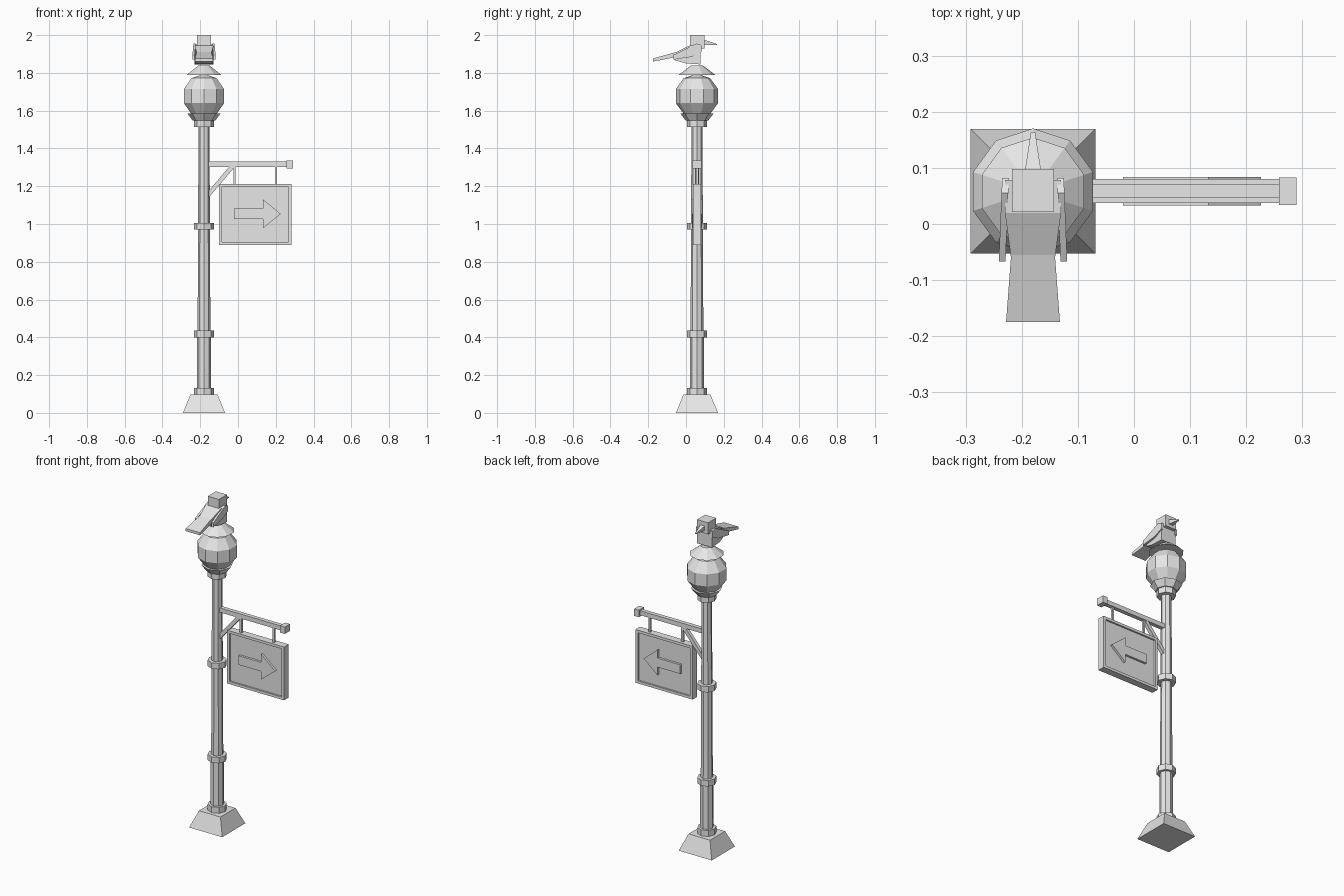
import bpy, math
from mathutils import Vector

if "Cube" in bpy.data.objects:
    bpy.data.objects.remove(bpy.data.objects["Cube"])

CX, CY = -0.18, 0.058   # post axis
grey = bpy.data.materials.new("light_grey")
grey.diffuse_color = (0.8, 0.8, 0.8, 1)
grey.use_nodes = True
grey.node_tree.nodes["Principled BSDF"].inputs["Base Color"].default_value = grey.diffuse_color


def make(name, verts, faces):
    me = bpy.data.meshes.new(name)
    me.from_pydata(verts, [], faces)
    me.validate()
    me.materials.append(grey)
    ob = bpy.data.objects.new(name, me)
    bpy.context.collection.objects.link(ob)
    return ob


def lathe(name, profile, sides):
    """Closed flat-faced turned part around the post axis."""
    verts, faces = [], []
    for r, z in profile:
        for i in range(sides):
            a = math.pi / 2 + i * 2 * math.pi / sides
            verts.append((CX + r * math.cos(a), CY + r * math.sin(a), z))
    for k in range(len(profile) - 1):
        for i in range(sides):
            j = (i + 1) % sides
            faces.append((k * sides + i, k * sides + j,
                          (k + 1) * sides + j, (k + 1) * sides + i))
    faces.append(tuple(reversed(range(sides))))
    faces.append(tuple(range((len(profile) - 1) * sides, len(profile) * sides)))
    return make(name, verts, faces)


def bridge(name, a, b):
    """Solid between two matching outlines."""
    n = len(a)
    faces = [tuple(reversed(range(n))), tuple(range(n, 2 * n))]
    faces += [(i, (i + 1) % n, n + (i + 1) % n, n + i) for i in range(n)]
    ob = make(name, list(a) + list(b), faces)
    import bmesh
    bm = bmesh.new()
    bm.from_mesh(ob.data)
    bmesh.ops.recalc_face_normals(bm, faces=bm.faces)
    bm.to_mesh(ob.data)
    bm.free()
    return ob


def plate(name, xz, y0, y1):
    return bridge(name, [(x, y0, z) for x, z in xz], [(x, y1, z) for x, z in xz])


def box(name, x0, x1, y0, y1, z0, z1):
    return plate(name, [(x0, z0), (x1, z0), (x1, z1), (x0, z1)], y0, y1)


def square(cx, cy, h, z):
    return [(cx - h, cy - h, z), (cx + h, cy - h, z),
            (cx + h, cy + h, z), (cx - h, cy + h, z)]


# Base and post
bridge("base", square(CX, CY, 0.111, 0), square(CX, CY, 0.072, 0.097))
lathe("lower_post", [(0.038, 0.09), (0.037, 0.41)], 8)
lathe("upper_post", [(0.034, 0.41), (0.029, 1.53)], 8)
for i, z in enumerate((0.097, 0.4, 0.97, 1.513)):
    lathe(f"collar_{i + 1}", [(0.053, z), (0.053, z + 0.036)], 8)

# Lamp
lathe("lamp_cup", [(0.06, 1.548), (0.088, 1.585)], 8)
R = 0.118
lathe("globe", [(max(R * math.cos(math.radians(t)), 0.0005),
                 1.677 + R * math.sin(math.radians(t)))
                for t in (-90, -54, -18, 18, 54, 90)], 10)
lathe("lamp_cap", [(0.096, 1.79), (0.033, 1.838)], 10)

# Bracket arm, end knob, hangers and brace
box("arm", -0.16, 0.262, 0.046, 0.071, 1.303, 1.33)
box("arm_knob", 0.258, 0.29, 0.034, 0.083, 1.295, 1.337)
for n, x in (("left_hanger", -0.019), ("right_hanger", 0.201)):
    box(n, x - 0.006, x + 0.006, 0.052, 0.065, 1.205, 1.31)
plate("brace", [(-0.155, 1.14), (-0.015, 1.305), (-0.045, 1.305), (-0.155, 1.175)],
      0.048, 0.069)

# Sign: panel, raised rim and arrow on both sides
SX0, SX1, SZ0, SZ1, B = -0.1, 0.283, 0.89, 1.213, 0.016
box("sign_panel", SX0 + B, SX1 - B, 0.047, 0.07, SZ0 + B, SZ1 - B)
box("sign_rim_left", SX0, SX0 + B, 0.037, 0.08, SZ0, SZ1)
box("sign_rim_right", SX1 - B, SX1, 0.037, 0.08, SZ0, SZ1)
box("sign_rim_bottom", SX0 + B, SX1 - B, 0.037, 0.08, SZ0, SZ0 + B)
box("sign_rim_top", SX0 + B, SX1 - B, 0.037, 0.08, SZ1 - B, SZ1)
arrow = [(-0.02, 1.026), (0.132, 1.026), (0.132, 0.977), (0.226, 1.053),
         (0.132, 1.131), (0.132, 1.081), (-0.02, 1.081)]
plate("arrow", arrow, 0.033, 0.084)

# Bird: body tapers toward the tail
profile = [(0.078, 1.95), (0.02, 1.945), (-0.062, 1.905),
           (-0.062, 1.868), (0.0, 1.85), (0.078, 1.845)]


def half(y):
    return 0.039 + 0.011 * min(max((y + 0.062) / 0.082, 0), 1)


bridge("bird_body", [(CX - half(y), y, z) for y, z in profile],
       [(CX + half(y), y, z) for y, z in profile])
box("bird_head", CX - 0.037, CX + 0.037, 0.021, 0.098, 1.93, 2.0)

# Beak and tail
bridge("beak",
       [(CX - 0.014, 0.097, 1.948), (CX + 0.014, 0.097, 1.948),
        (CX + 0.014, 0.097, 1.975), (CX - 0.014, 0.097, 1.975)],
       [(CX - 0.004, 0.163, 1.947), (CX + 0.004, 0.163, 1.947),
        (CX + 0.004, 0.163, 1.953), (CX - 0.004, 0.163, 1.953)])
bridge("tail",
       [(CX - 0.039, -0.055, 1.883), (CX + 0.039, -0.055, 1.883),
        (CX + 0.039, -0.055, 1.91), (CX - 0.039, -0.055, 1.91)],
       [(CX - 0.048, -0.175, 1.86), (CX + 0.048, -0.175, 1.86),
        (CX + 0.048, -0.175, 1.876), (CX - 0.048, -0.175, 1.876)])

# Wings flare slightly outward toward their tips
wing = [(0.082, 1.945), (0.055, 1.955), (-0.067, 1.895),
        (-0.067, 1.87), (0.03, 1.885), (0.082, 1.91)]
for n, s in (("left_wing", -1), ("right_wing", 1)):
    def off(y):
        return 0.055 + 0.006 * (0.082 - y) / 0.149
    bridge(n, [(CX + s * (off(y) - 0.012), y, z) for y, z in wing],
           [(CX + s * off(y), y, z) for y, z in wing])
